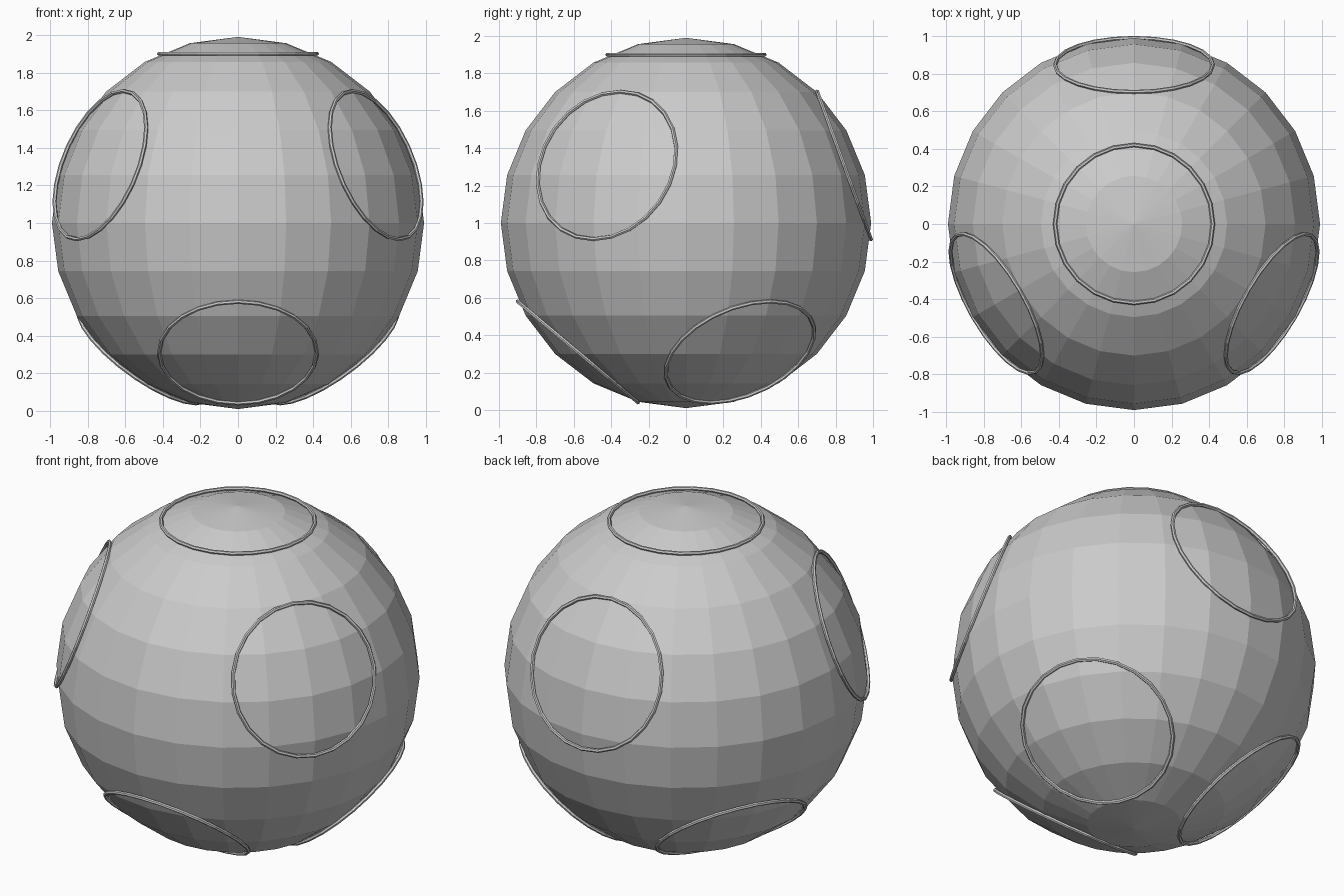
import bpy
from math import radians, cos, sin
from mathutils import Vector

if "Cube" in bpy.data.objects:
    bpy.data.objects.remove(bpy.data.objects["Cube"])

CENTER = Vector((0, 0, 1.0))
RING_DISTANCE = 0.90

# Faceted ball
bpy.ops.mesh.primitive_uv_sphere_add(segments=24, ring_count=12, radius=0.99, location=CENTER)
bpy.context.object.name = "ball"


def add_ring(name, azimuth, elevation):
    """Thin band lying on the ball, facing outward in the given direction."""
    a, e = radians(azimuth), radians(elevation)
    d = Vector((cos(e) * cos(a), cos(e) * sin(a), sin(e)))
    bpy.ops.mesh.primitive_torus_add(
        major_segments=24, minor_segments=6, major_radius=0.42, minor_radius=0.011,
        location=CENTER + d * RING_DISTANCE,
        rotation=d.to_track_quat('Z', 'Y').to_euler())
    bpy.context.object.name = name


# Top ring, three upper rings and three lower rings
add_ring("top_ring", 90, 90)
for i in range(3):
    add_ring(f"upper_ring_{i + 1}", 90 + 120 * i, 20)
    add_ring(f"lower_ring_{i + 1}", -90 + 120 * i, -50)
